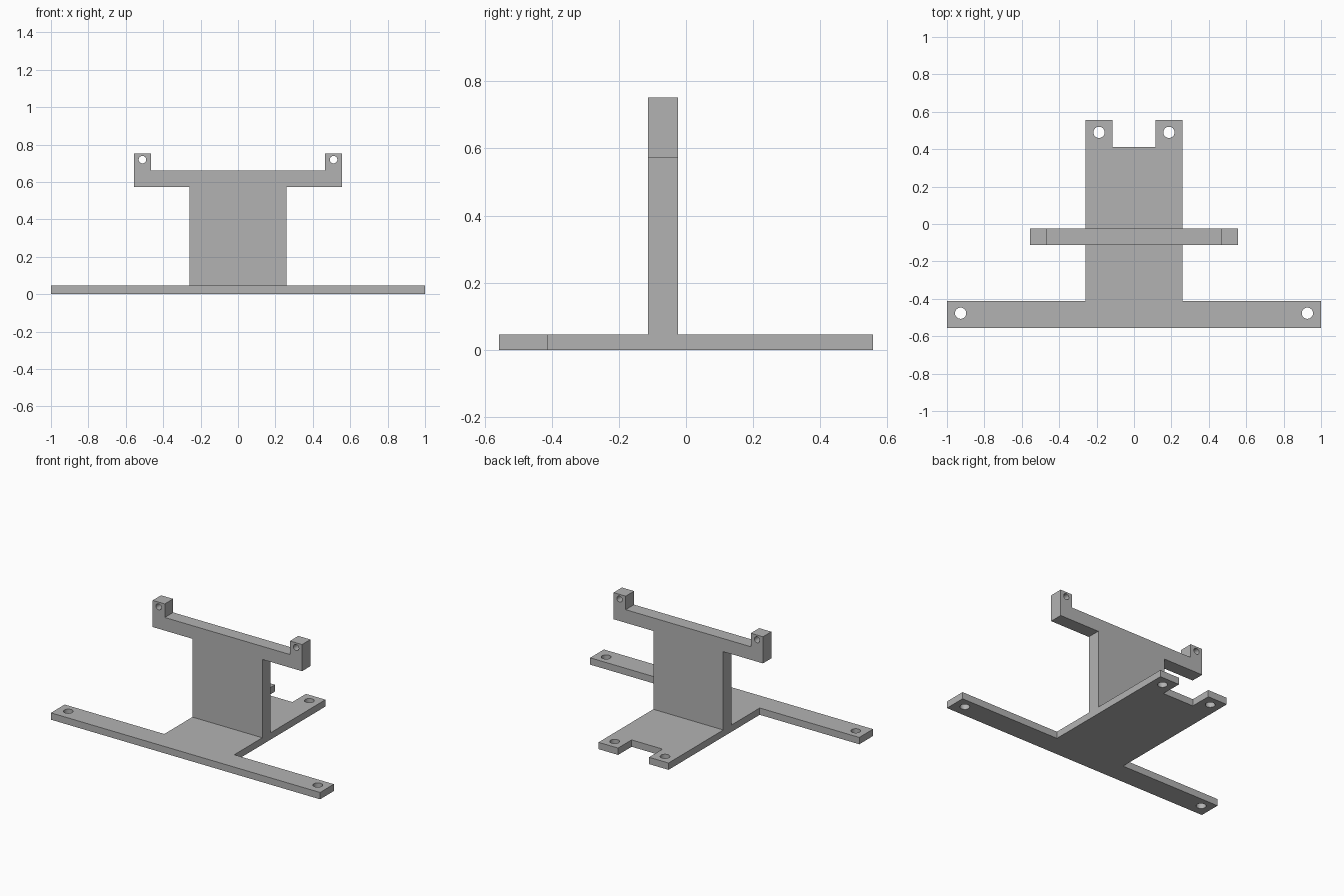
import bpy, bmesh, math
from mathutils import Matrix, Vector

cube = bpy.data.objects.get("Cube")
if cube:
    bpy.data.objects.remove(cube, do_unlink=True)

grey = bpy.data.materials.new("plain grey")
grey.use_nodes = True
colour = (0.45, 0.45, 0.45, 1)
grey.diffuse_color = colour
grey.node_tree.nodes["Principled BSDF"].inputs["Base Color"].default_value = colour


def mirrored(half):
    """Close a right-hand half outline with its mirror image."""
    return half + [(-x, y) for x, y in reversed(half)]


def circle(cx, cy, radius, sides=32):
    angles = [2 * math.pi * i / sides for i in range(sides)]
    return [(cx + radius * math.cos(a), cy + radius * math.sin(a)) for a in angles]


def plate(name, outline, holes, thickness, matrix):
    """Fill an outline with holes, then extrude it into a solid plate."""
    bm = bmesh.new()
    for loop in [outline] + holes:
        verts = [bm.verts.new((x, y, 0)) for x, y in loop]
        for i, v in enumerate(verts):
            bm.edges.new((verts[i - 1], v))
    bmesh.ops.triangle_fill(bm, use_beauty=True, use_dissolve=False, edges=bm.edges[:])
    top = bmesh.ops.extrude_face_region(bm, geom=bm.faces[:])["geom"]
    moved = [g for g in top if isinstance(g, bmesh.types.BMVert)]
    bmesh.ops.translate(bm, vec=Vector((0, 0, thickness)), verts=moved)
    bmesh.ops.transform(bm, matrix=matrix, verts=bm.verts[:])
    bmesh.ops.recalc_face_normals(bm, faces=bm.faces[:])
    mesh = bpy.data.meshes.new(name)
    bm.to_mesh(mesh)
    bm.free()
    mesh.materials.append(grey)
    obj = bpy.data.objects.new(name, mesh)
    bpy.context.collection.objects.link(obj)
    bpy.ops.object.select_all(action='DESELECT')
    obj.select_set(True)
    bpy.context.view_layer.objects.active = obj
    bpy.ops.object.shade_smooth_by_angle(angle=math.radians(30))
    return obj


# T-shaped base with a notched rear edge and four mounting holes
base_height = 0.046
base_half = [(1, -0.557), (1, -0.411), (0.26, -0.411), (0.26, 0.557),
             (0.115, 0.557), (0.115, 0.413)]
base_holes = [circle(s * x, y, 0.03) for s in (-1, 1)
              for x, y in ((0.927, -0.477), (0.187, 0.49))]
plate("base", mirrored(base_half), base_holes, base_height, Matrix())

# Upright panel with a wide crossbar and two drilled ears
upright_half = [(0.26, base_height), (0.26, 0.572), (0.555, 0.572), (0.555, 0.751),
                (0.465, 0.751), (0.465, 0.66)]
ear_holes = [circle(s * 0.511, 0.719, 0.02) for s in (-1, 1)]
stand_up = Matrix.Translation((0, -0.024, 0)) @ Matrix.Rotation(math.pi / 2, 4, 'X')
plate("upright", mirrored(upright_half), ear_holes, 0.089, stand_up)
